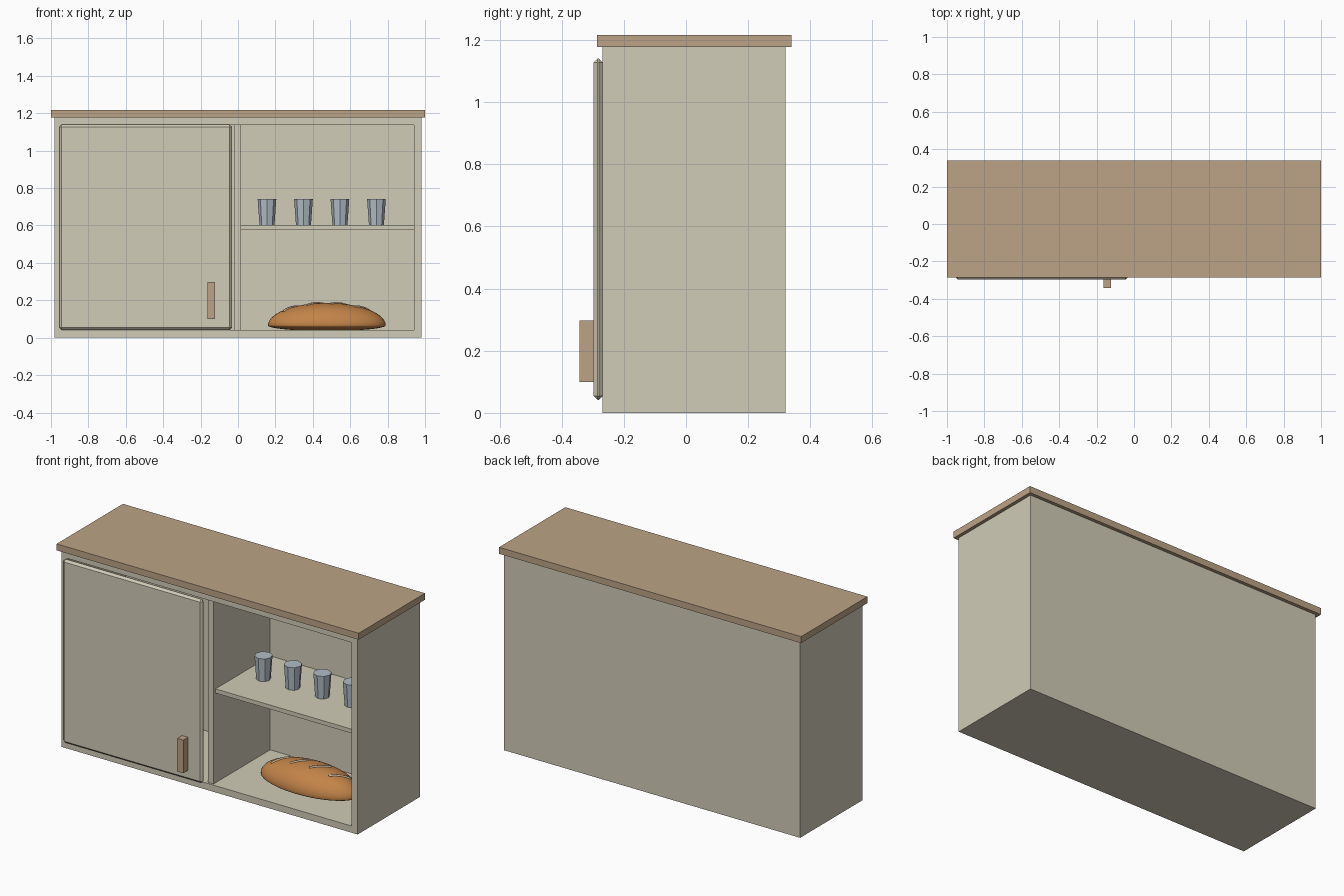
import bpy, bmesh, math
from mathutils import Vector

if "Cube" in bpy.data.objects:
    bpy.data.objects.remove(bpy.data.objects["Cube"])


def mat(name, r, g, b):
    lin = lambda c: (c / 255 / 12.92) if c < 11 else ((c / 255 + 0.055) / 1.055) ** 2.4
    m = bpy.data.materials.new(name)
    m.diffuse_color = (lin(r), lin(g), lin(b), 1)
    m.use_nodes = True
    m.node_tree.nodes["Principled BSDF"].inputs["Base Color"].default_value = m.diffuse_color
    return m


CREAM = mat("cream_paint", 209, 204, 183)
WOOD = mat("tan_wood", 188, 163, 134)
GLASS = mat("blue_grey_glass", 178, 190, 199)
CRUST = mat("bread_crust", 194, 131, 72)
SCORE = mat("pale_score", 218, 196, 164)


def finish(name, bm, material):
    me = bpy.data.meshes.new(name)
    bmesh.ops.recalc_face_normals(bm, faces=bm.faces)
    bm.to_mesh(me)
    bm.free()
    me.materials.append(material)
    ob = bpy.data.objects.new(name, me)
    bpy.context.collection.objects.link(ob)
    return ob


def box_bm(x, y, z):
    bm = bmesh.new()
    bmesh.ops.create_cube(bm, size=1)
    for v in bm.verts:
        v.co = [(a + b) / 2 + c * (b - a) for (a, b), c in zip((x, y, z), v.co)]
    return bm


def box(name, x, y, z, material, bevel=0):
    ob = finish(name, box_bm(x, y, z), material)
    if bevel:
        m = ob.modifiers.new("bevel", "BEVEL")
        m.width, m.segments = bevel, 1
    return ob


# carcass: box with the front inset and pushed back to hollow it
bm = box_bm((-0.98, 0.98), (-0.268, 0.32), (0, 1.178))
bm.normal_update()
front = min(bm.faces, key=lambda f: f.calc_center_median().y)
bmesh.ops.inset_region(bm, faces=[front], thickness=0.04, use_even_offset=True)
ext = bmesh.ops.extrude_face_region(bm, geom=[front])
bmesh.ops.translate(bm, vec=(0, 0.548, 0),
                    verts=[g for g in ext["geom"] if isinstance(g, bmesh.types.BMVert)])
if front.is_valid:
    bmesh.ops.delete(bm, geom=[front], context="FACES_ONLY")
finish("carcass", bm, CREAM)

# boards, door and handle
box("worktop", (-1, 1), (-0.287, 0.34), (1.178, 1.217), WOOD)
box("divider", (-0.02, 0.017), (-0.255, 0.28), (0.04, 1.138), CREAM)
box("shelf", (0.017, 0.94), (-0.237, 0.28), (0.577, 0.602), CREAM)
box("door", (-0.955, -0.032), (-0.297, -0.268), (0.042, 1.14), CREAM, 0.0125)
box("door_handle", (-0.163, -0.123), (-0.342, -0.296), (0.1, 0.298), WOOD)

# row of eight-sided tumblers
for i in range(4):
    bm = bmesh.new()
    bmesh.ops.create_cone(bm, cap_ends=True, segments=8, radius1=0.04, radius2=0.05, depth=0.14)
    bmesh.ops.translate(bm, vec=(0.155 + 0.195 * i, 0.02, 0.672), verts=bm.verts)
    finish(f"tumbler_{i + 1}", bm, GLASS)

# bread loaf: domed top, shallow flattened underside
C, A, B, H = Vector((0.475, 0.01, 0.066)), 0.315, 0.15, 0.12
bm = bmesh.new()
bmesh.ops.create_uvsphere(bm, u_segments=40, v_segments=24, radius=1)
for v in bm.verts:
    x, y, z = v.co
    z = z * H if z > 0 else max(z * 0.03, -0.025)
    v.co = C + Vector((x * A, y * B, z))
loaf = finish("bread_loaf", bm, CRUST)
for p in loaf.data.polygons:
    p.use_smooth = True

# slanted scores following the crust
for i in range(4):
    cu = bpy.data.curves.new(f"bread_score_{i + 1}", "CURVE")
    cu.dimensions = "3D"
    cu.bevel_depth, cu.bevel_resolution, cu.use_fill_caps = 0.007, 1, True
    sp = cu.splines.new("POLY")
    sp.points.add(6)
    for k, pt in enumerate(sp.points):
        t = (k / 6 - 0.5) * 0.085
        x, y = (i - 1.5) * 0.127 + t, t
        z = H * math.sqrt(1 - (x / A) ** 2 - (y / B) ** 2)
        pt.co = (C.x + x, C.y + y, C.z + z, 1)
    cu.materials.append(SCORE)
    bpy.context.collection.objects.link(bpy.data.objects.new(cu.name, cu))
